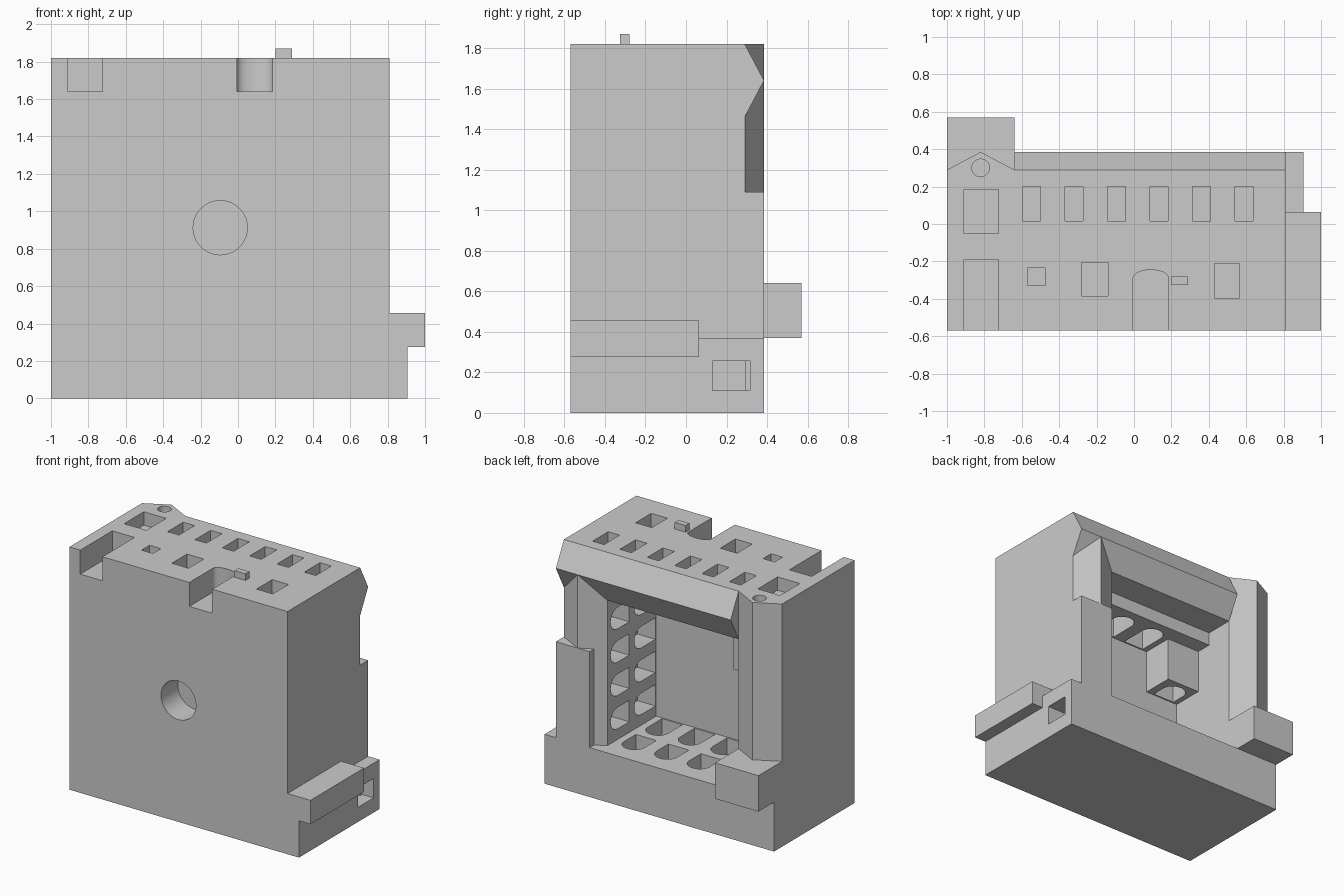
import bpy
import bmesh
import math

if "Cube" in bpy.data.objects:
    bpy.data.objects.remove(bpy.data.objects["Cube"], do_unlink=True)

stone = bpy.data.materials.new("plain_grey_stone")
stone.use_nodes = True
GREY = (0.6, 0.6, 0.6, 1)
stone.diffuse_color = GREY
stone.node_tree.nodes["Principled BSDF"].inputs["Base Color"].default_value = GREY


# Helpers: profiles are extruded along one axis
def add_prism(bm, pts, axis, lo, hi):
    place = {"x": lambda a, b, d: (d, b, a),
             "y": lambda a, b, d: (a, d, b),
             "z": lambda a, b, d: (a, b, d)}[axis]
    near = [bm.verts.new(place(a, b, lo)) for a, b in pts]
    far = [bm.verts.new(place(a, b, hi)) for a, b in pts]
    bm.faces.new(near)
    bm.faces.new(far[::-1])
    n = len(pts)
    for i in range(n):
        j = (i + 1) % n
        bm.faces.new((near[i], far[i], far[j], near[j]))


def rect(a0, a1, b0, b1):
    return [(a0, b0), (a1, b0), (a1, b1), (a0, b1)]


def arch(a0, a1, b0, spring, rise, steps=12):
    mid, half = (a0 + a1) / 2, (a1 - a0) / 2
    curve = [(mid + half * math.cos(math.pi * i / steps),
              spring + rise * math.sin(math.pi * i / steps)) for i in range(steps + 1)]
    return [(a0, b0), (a1, b0)] + curve


def circle(a, b, r, n=40):
    return [(a + r * math.cos(math.tau * i / n), b + r * math.sin(math.tau * i / n))
            for i in range(n)]


def make(name, prisms):
    bm = bmesh.new()
    for p in prisms:
        add_prism(bm, *p)
    bmesh.ops.recalc_face_normals(bm, faces=bm.faces[:])
    mesh = bpy.data.meshes.new(name)
    bm.to_mesh(mesh)
    bm.free()
    mesh.materials.append(stone)
    ob = bpy.data.objects.new(name, mesh)
    bpy.context.collection.objects.link(ob)
    return ob


def cut(ob, prisms):
    cutter = make("cutter", prisms)
    cutter.hide_render = True
    mod = ob.modifiers.new("openings", "BOOLEAN")
    mod.operation = "DIFFERENCE"
    mod.solver = "EXACT"
    mod.object = cutter
    bpy.context.view_layer.update()
    deps = bpy.context.evaluated_depsgraph_get()
    mesh = bpy.data.meshes.new_from_object(ob.evaluated_get(deps))
    ob.modifiers.clear()
    ob.data = mesh
    bpy.data.objects.remove(cutter, do_unlink=True)


# Main levels
GROUND, EAVE, RIDGE = -0.57, 0.29, 0.385
FLOOR, REAR, INNER, FACE = -0.29, 0.37, 1.46, 1.82
LEFT, TOWER, WING, RIGHT = -1.0, -0.64, 0.45, 0.81

body = make("main_body", [(rect(LEFT, RIGHT, GROUND, EAVE), "z", 0, FACE)])
cut(body, [(rect(TOWER, WING, FLOOR, 0.6), "z", REAR, INNER)])

# Facade openings
facade = [
    (rect(-0.91, -0.725, GROUND - 0.1, -0.19), "z", 1.64, 1.9),
    (arch(-0.005, 0.185, GROUND - 0.1, -0.29, 0.045), "z", 1.64, 1.9),
    (rect(-0.91, -0.725, -0.05, 0.185), "z", 1.72, 1.9),
    (rect(-0.57, -0.475, -0.33, -0.235), "z", 1.72, 1.9),
    (rect(-0.28, -0.14, -0.385, -0.205), "z", 1.72, 1.9),
    (rect(0.43, 0.565, -0.395, -0.21), "z", 1.72, 1.9),
]
for i in range(6):
    x = -0.595 + 0.227 * i
    facade.append((rect(x, x + 0.095, 0.015, 0.2), "z", 1.72, 1.9))
cut(body, facade)

# Round blind hole and gable oculus
oculus = [(circle(-0.82, 0.3, 0.047), "z", 1.74, 1.9)]
cut(body, [(circle(-0.095, 0.912, 0.145), "y", GROUND - 0.1, -0.37)])
cut(body, oculus)

# Courtyard arcades
wing_arches, rear_arches, front_arches = [], [], []
for i in range(4):
    z = 0.53 + 0.25 * i
    x = 0.31 - 0.27 * i
    for base, spring in ((-0.28, -0.11), (0.03, 0.17)):
        wing_arches.append((arch(z - 0.08, z + 0.08, base, spring, 0.08), "x", 0.4, 0.6))
        rear_arches.append((arch(x - 0.085, x + 0.085, base, spring, 0.08), "z", 0.22, 0.42))
    front_arches.append((arch(x - 0.085, x + 0.085, -0.28, -0.08, 0.08), "z", 1.3, 1.6))
cut(body, wing_arches)
cut(body, rear_arches)
cut(body, front_arches[:3])

# Projecting gallery and corner stair
gallery = make("front_gallery", [(rect(TOWER, WING, FLOOR, 0.07), "z", 1.36, INNER)])
cut(gallery, front_arches[:3])
stair = make("corner_stair", [(rect(TOWER, -0.36, FLOOR, -0.05), "z", 1.03, 1.36)])
cut(stair, [(arch(-0.6, -0.42, -0.28, -0.17, 0.08), "z", 0.95, 1.25)])

# Gabled roofs
make("front_roof", [([(INNER, EAVE), (FACE, EAVE), (1.64, RIDGE)], "x", TOWER, RIGHT)])
make("wing_roof", [([(WING, EAVE), (RIGHT, EAVE), (0.63, RIDGE)], "z", REAR, 1.64)])
tower_roof = make("tower_roof",
                  [([(LEFT, EAVE), (TOWER, EAVE), (-0.82, RIDGE)], "z", REAR, FACE)])
cut(tower_roof, oculus)

# Flat roofs and raised blocks
make("rear_flat_roof", [(rect(LEFT, RIGHT, EAVE, RIDGE), "z", 0, REAR)])
make("wing_parapet", [(rect(0.53, RIGHT, EAVE, RIDGE), "z", REAR, 1.09)])
make("tower_block", [(rect(LEFT, TOWER, EAVE, 0.57), "z", REAR, 0.64)])

# Side annex with window, and ledge
annex = make("side_annex", [(rect(RIGHT, 0.905, GROUND, RIDGE), "z", 0, REAR)])
side_window = [(rect(0.11, 0.255, 0.13, 0.315), "x", 0.76, 1.0)]
cut(annex, side_window)
cut(body, [(rect(0.11, 0.255, 0.13, EAVE + 0.1), "x", 0.76, 0.9)])
make("side_ledge", [(rect(RIGHT, 1.0, GROUND, 0.065), "z", 0.275, 0.455)])

# Small sign beside the door
make("sign_box", [(rect(0.2, 0.29, -0.325, -0.28), "z", FACE - 0.02, 1.87)])

# Smooth the curved openings, keep the edges sharp
bpy.ops.object.select_all(action="DESELECT")
for ob in (body, gallery, stair, tower_roof):
    ob.select_set(True)
    bpy.context.view_layer.objects.active = ob
bpy.ops.object.shade_smooth_by_angle(angle=math.radians(30))
bpy.ops.object.select_all(action="DESELECT")
